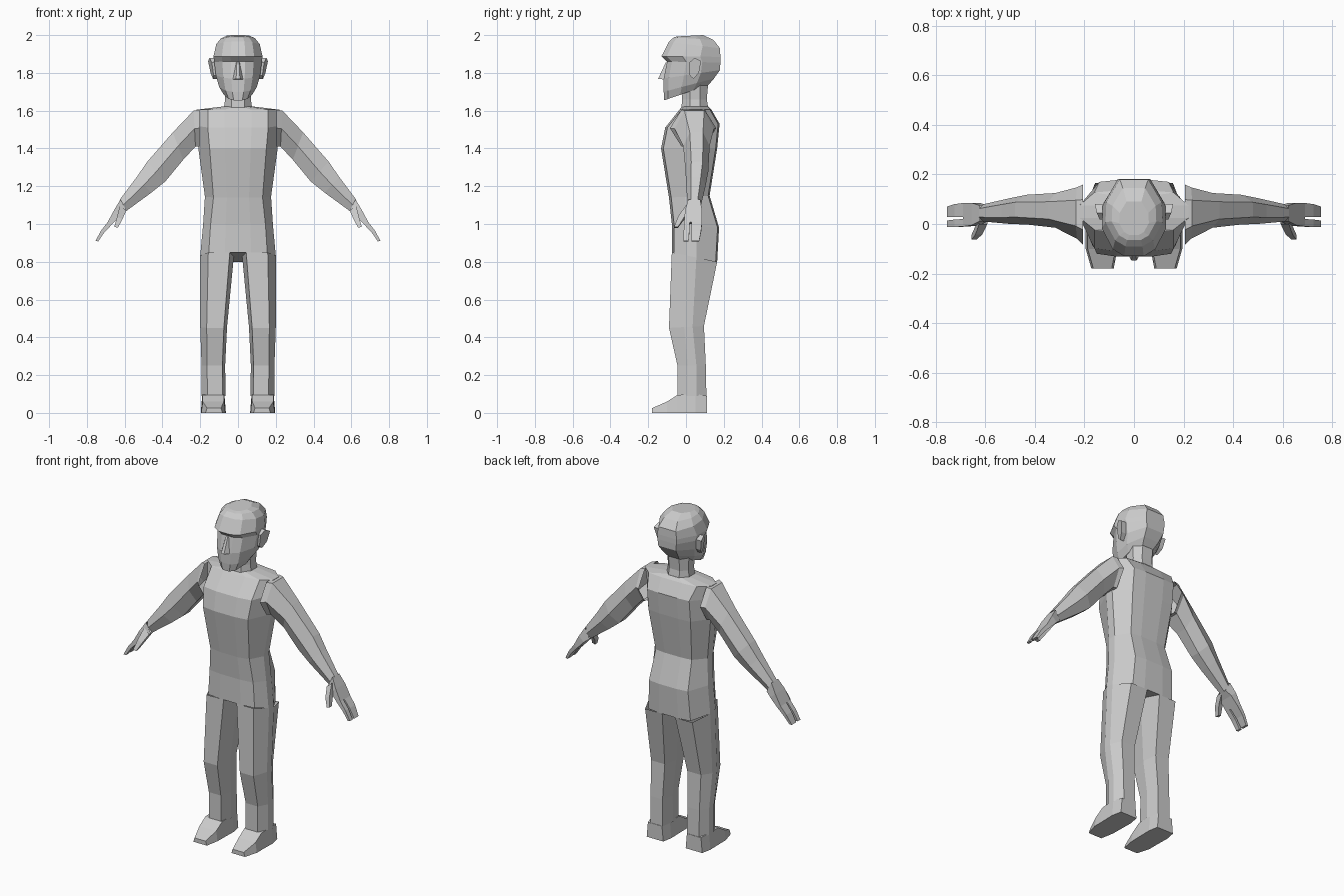
import bpy, bmesh
from mathutils import Vector


def loft(name, rings, caps=(True, True), mirror=False):
    """Skin a list of equal-length point rings into one flat-shaded object."""
    bm = bmesh.new()
    vs = [[bm.verts.new(p) for p in r] for r in rings]
    n = len(rings[0])
    for a, b in zip(vs, vs[1:]):
        for i in range(n):
            j = (i + 1) % n
            bm.faces.new((a[i], a[j], b[j], b[i]))
    if caps[0]:
        bm.faces.new(vs[0][::-1])
    if caps[1]:
        bm.faces.new(vs[-1])
    bmesh.ops.recalc_face_normals(bm, faces=bm.faces)
    me = bpy.data.meshes.new(name)
    bm.to_mesh(me)
    bm.free()
    ob = bpy.data.objects.new(name, me)
    bpy.context.collection.objects.link(ob)
    if mirror:
        ob.modifiers.new("mirror", 'MIRROR').use_axis[0] = True
    return ob


def tilt(pts, zf, zb, yf, yb):
    """Lift a plan outline to 3D, sloping from zf at the front to zb at the back."""
    return [(x, y, zf + (zb - zf) * (y - yf) / (yb - yf)) for x, y in pts]


def both(half):
    """Close a half outline (front to back) with its mirrored half."""
    return half + [(-x, y) for x, y in reversed(half)]


# Torso: zf, zb, yf, yb, front half width, side half width, side y, back half width
def torso_ring(zf, zb, yf, yb, xf, xs, ym, xb):
    half = [(xf * .45, yf), (xf, yf + .012), (xs, ym - .025), (xs, ym + .025),
            (xb, yb - .008), (xb * .45, yb)]
    return tilt(both(half), zf, zb, yf, yb)


loft("torso", [torso_ring(*r) for r in [
    (.85, .80, -.075, .165, .155, .200, .03, .14),
    (1.00, .98, -.075, .175, .145, .185, .03, .13),
    (1.14, 1.15, -.090, .125, .130, .175, .02, .12),
    (1.40, 1.40, -.132, .165, .150, .210, .04, .14),
    (1.51, 1.53, -.110, .178, .160, .215, .04, .14),
    (1.605, 1.605, -.035, .135, .160, .220, .05, .16),
    (1.622, 1.622, -.02, .118, .045, .080, .05, .05)]])


# Legs: zf, zb, yf, yb, inner x, outer x, side y
def leg_ring(zf, zb, yf, yb, xi, xo, ym):
    w = xo - xi
    a, b = xi + w * .12, xo - w * .24
    pts = [(a, yf), (b, yf), (xo, ym - .02), (xo, ym + .025), (b, yb), (a, yb), (xi, ym)]
    return tilt(pts, zf, zb, yf, yb)


loft("leg", [leg_ring(*r) for r in [
    (.85, .80, -.075, .165, .022, .200, .03),
    (.45, .46, -.090, .095, .058, .200, .01),
    (.25, .25, -.045, .105, .068, .193, .03),
    (.09, .09, -.045, .108, .066, .193, .03)]], (False, False), True)

# Feet: y, inner x, outer x, top z
loft("foot", [[(a, y, 0), (b, y, 0), (b - .008, y, t), (a + .008, y, t)] for y, a, b, t in [
    (.11, .075, .185, .09), (.05, .064, .197, .10), (-.045, .066, .195, .095),
    (-.10, .067, .195, .06), (-.18, .082, .172, .025)]], mirror=True)


# Arms: top x, top z, bottom x, bottom z, front y, back y
def arm_ring(tx, tz, bx, bz, y0, y1):
    mx, mz, w = (tx + bx) / 2, (tz + bz) / 2, y1 - y0
    a, b = y0 + w * .25, y1 - w * .25
    return [(tx, a, tz), (mx, y0, mz), (bx, a, bz), (bx, b, bz), (mx, y1, mz), (tx, b, tz)]


loft("arm", [arm_ring(*r) for r in [
    (.205, 1.605, .205, 1.41, -.085, .160),
    (.235, 1.600, .225, 1.41, -.060, .148),
    (.345, 1.485, .290, 1.34, -.015, .125),
    (.480, 1.330, .385, 1.225, -.002, .118),
    (.535, 1.250, .460, 1.165, .000, .105),
    (.625, 1.130, .590, 1.070, .010, .080)]], (False, False), True)


# Hands: same numbers, but four-sided
def box_ring(tx, tz, bx, bz, y0, y1):
    return [(tx, y0, tz), (bx, y0, bz), (bx, y1, bz), (tx, y1, tz)]


def hand_part(name, rows, caps=(False, True)):
    loft(name, [box_ring(*r) for r in rows], caps, True)


hand_part("palm", [(.622, 1.13, .590, 1.07, .012, .075),
                   (.655, 1.075, .622, 1.045, -.005, .085),
                   (.690, 1.010, .665, 1.00, -.010, .085)], (False, True))
hand_part("front_finger", [(.690, 1.010, .665, 1.00, -.010, .020),
                           (.725, .965, .708, .955, -.012, .018),
                           (.755, .910, .740, .908, -.012, .014)])
hand_part("back_fingers", [(.690, 1.010, .665, 1.00, .028, .085),
                           (.725, .965, .708, .955, .028, .080),
                           (.755, .910, .740, .908, .028, .070)])
hand_part("thumb", [(.625, 1.10, .592, 1.07, .000, .040),
                    (.640, 1.04, .612, 1.025, -.042, -.008),
                    (.655, .985, .636, .980, -.063, -.042)])

# Neck
loft("neck", [both([(.035, yf), (w, .02), (w, .075), (.035, yb)]) and
              tilt(both([(.035, yf), (w, .02), (w, .075), (.035, yb)]), zf, zb, yf, yb)
              for zf, zb, yf, yb, w in [(1.61, 1.615, -.025, .118, .075),
                                        (1.66, 1.66, -.020, .110, .068),
                                        (1.72, 1.75, -.020, .118, .072)]], (False, False))


# Head: zf, zb, front y, back y, half width
def head_ring(zf, zb, yf, yb, w):
    d = yb - yf
    half = [(w * .3, yf), (w * .66, yf + d * .09), (w, yf + d * .36),
            (w * .97, yf + d * .66), (w * .5, yb)]
    return tilt(both(half), zf, zb, yf, yb)


loft("head", [head_ring(*r) for r in [
    (1.655, 1.735, -.115, .118, .075),
    (1.700, 1.770, -.118, .148, .100),
    (1.770, 1.815, -.118, .180, .117),
    (1.860, 1.855, -.100, .182, .126),
    (1.888, 1.885, -.130, .182, .130),
    (1.965, 1.930, -.090, .180, .115),
    (1.988, 1.975, -.065, .145, .090),
    (1.993, 2.000, -.045, .090, .060)]])

# Nose
loft("nose", [[(-.012, -.09, 1.862), (.012, -.09, 1.862), (.006, -.106, 1.858), (-.006, -.106, 1.858)],
              [(-.032, -.11, 1.765), (.032, -.11, 1.765), (.010, -.148, 1.768), (-.010, -.148, 1.768)]])

# Ears: one outline, flared outwards to the back
ear = [(.018, 1.855), (.045, 1.880), (.080, 1.862), (.068, 1.80), (.040, 1.768), (.020, 1.785)]
loft("ear", [[(x + (y - .02) * k + (z - 1.82) * .15, y, z) for y, z in ear]
             for x, k in [(.112, .1), (.134, .3)]], mirror=True)
